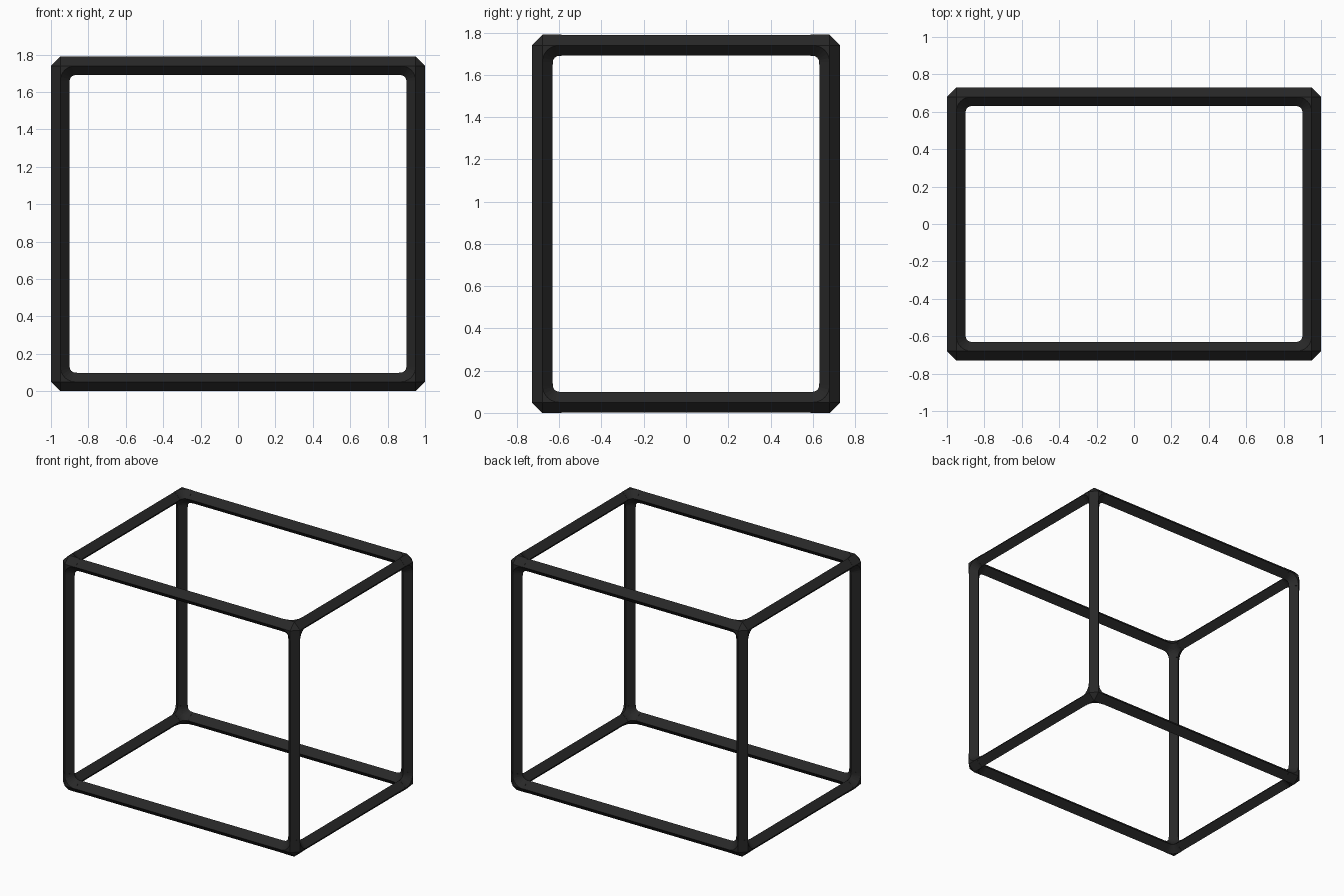
import bpy, bmesh, math
from mathutils import Vector
from itertools import product

cube = bpy.data.objects.get("Cube")
if cube:
    bpy.data.objects.remove(cube, do_unlink=True)

HALF = Vector((0.95, 0.68, 0.845))   # bar axes, measured from the frame centre
MID_Z = 0.895
R = 0.05                             # joint half width
BAR_R = 0.0485                       # bars sit slightly inside the joints
ARM = 0.09                           # joint arm length
BEND = 0.08                          # radius of the ridge between two arms

black = bpy.data.materials.new("matte black")
black.use_nodes = True
colour = (0.021, 0.021, 0.021, 1)
black.diffuse_color = colour
bsdf = black.node_tree.nodes["Principled BSDF"]
bsdf.inputs["Base Color"].default_value = colour
bsdf.inputs["Roughness"].default_value = 0.7


def axis(i):
    v = Vector((0, 0, 0))
    v[i] = 1
    return v


def loft(bm, rings):
    """Closed solid through matching rings of points."""
    rows = [[bm.verts.new(p) for p in ring] for ring in rings]
    n = len(rows[0])
    for a, b in zip(rows, rows[1:]):
        for k in range(n):
            bm.faces.new((a[k], a[(k + 1) % n], b[(k + 1) % n], b[k]))
    bm.faces.new(rows[0])
    bm.faces.new(rows[-1])


def diamond_bar(bm, i, start, end, radius):
    u, v, w = axis(i), axis((i + 1) % 3), axis((i + 2) % 3)
    loft(bm, [[u * t + d * radius for d in (v, w, -v, -w)] for t in (start, end)])


def web(bm, i, j):
    """Filleted corner filling between two arms."""
    u, v, n = axis(i), axis(j), axis(3 - i - j)

    def ring(radius, height):
        inner = BEND - radius
        pts = [(0, 0), (ARM, 0), (ARM, inner)]
        for k in range(7):
            a = math.radians(270 - 15 * k)
            pts.append((BEND + radius * math.cos(a), BEND + radius * math.sin(a)))
        pts += [(inner, ARM), (0, ARM)]
        return [u * x + v * y + n * height for x, y in pts]

    loft(bm, [ring(BEND, -R), ring(BEND - R, 0), ring(BEND, R)])


def finish(bm, name, location):
    bmesh.ops.remove_doubles(bm, verts=bm.verts, dist=1e-6)
    bmesh.ops.recalc_face_normals(bm, faces=bm.faces)
    mesh = bpy.data.meshes.new(name)
    bm.to_mesh(mesh)
    bm.free()
    mesh.materials.append(black)
    obj = bpy.data.objects.new(name, mesh)
    obj.location = location
    bpy.context.collection.objects.link(obj)


def label(i, s):
    return (("right", "left"), ("front", "back"), ("bottom", "top"))[i][s > 0]


centre = Vector((0, 0, MID_Z))

# Twelve diamond-section bars, four along each axis
for i in range(3):
    j, k = [a for a in range(3) if a != i]
    for sj, sk in product((-1, 1), repeat=2):
        bm = bmesh.new()
        reach = HALF[i] - ARM + 0.005
        diamond_bar(bm, i, -reach, reach, BAR_R)
        offset = axis(j) * sj * HALF[j] + axis(k) * sk * HALF[k]
        kind = ("cross", "side", "upright")[i]
        finish(bm, f"{label(k, sk)}_{label(j, sj)}_{kind}_bar", centre + offset)

# Eight three-way corner joints, mirrored towards the frame centre
for signs in product((-1, 1), repeat=3):
    parts = bmesh.new()

    def add_part(build, *args):
        bm = bmesh.new()
        build(bm, *args)
        bmesh.ops.scale(bm, vec=[-s for s in signs], verts=bm.verts)
        bmesh.ops.recalc_face_normals(bm, faces=bm.faces)
        temp = bpy.data.meshes.new("part")
        bm.to_mesh(temp)
        bm.free()
        parts.from_mesh(temp)
        bpy.data.meshes.remove(temp)

    def hub(bm):
        pts = [bm.verts.new(axis(a) * s * R) for a in range(3) for s in (-1, 1)]
        bmesh.ops.convex_hull(bm, input=pts)

    add_part(hub)
    for i in range(3):
        add_part(diamond_bar, i, 0, ARM, R)
        add_part(web, i, (i + 1) % 3)

    mesh = bpy.data.meshes.new("joint")
    parts.to_mesh(mesh)
    parts.free()
    mesh.materials.append(black)
    name = "_".join(label(a, signs[a]) for a in (2, 1, 0)) + "_joint"
    joint = bpy.data.objects.new(name, mesh)
    joint.location = centre + Vector(s * h for s, h in zip(signs, HALF))
    bpy.context.collection.objects.link(joint)
